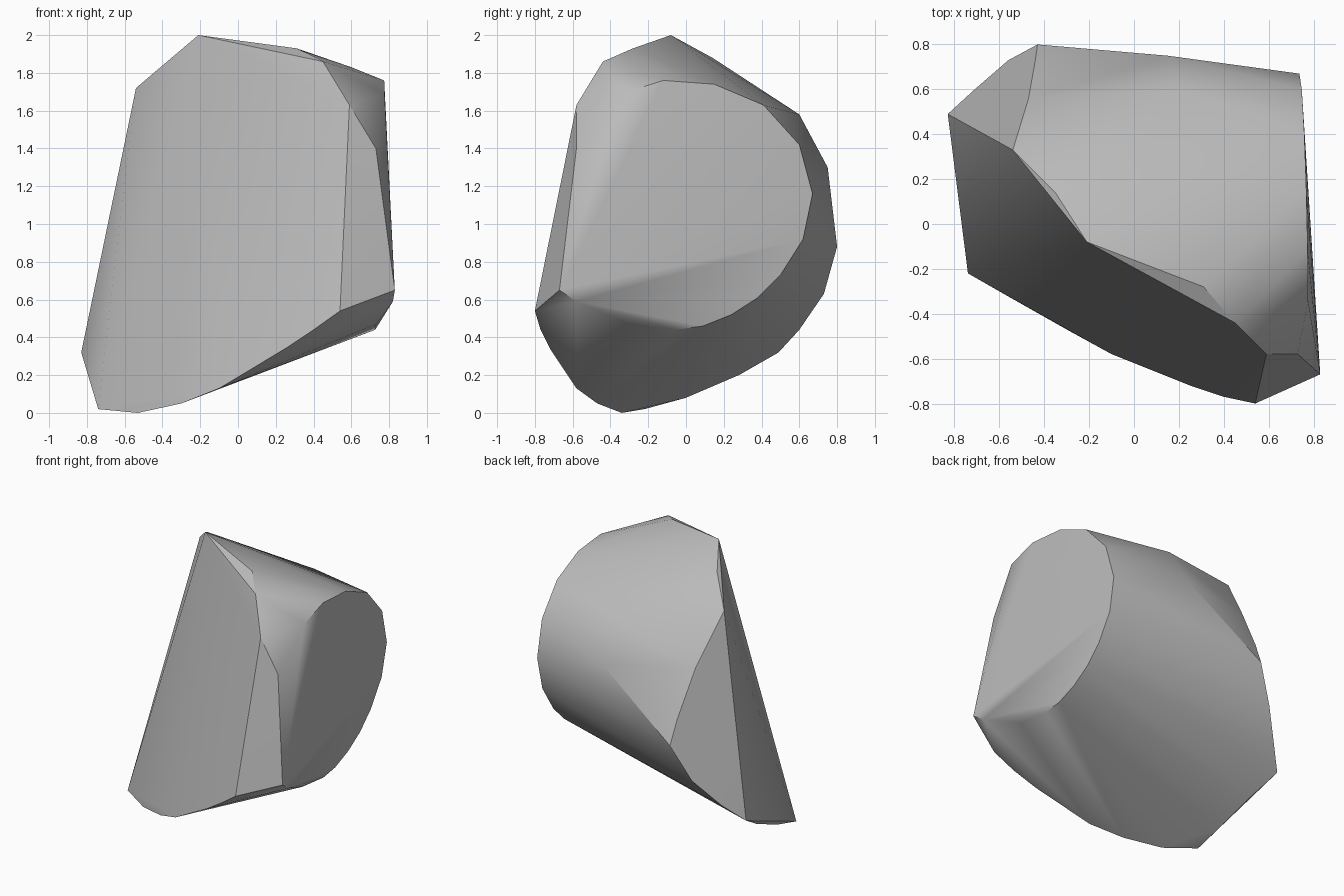
import bpy
import bmesh
import math
from mathutils import Vector

default_cube = bpy.data.objects.get("Cube")
if default_cube:
    bpy.data.objects.remove(default_cube, do_unlink=True)


def make_material(name, value):
    material = bpy.data.materials.new(name)
    material.use_nodes = True
    colour = (value, value, value, 1)
    material.diffuse_color = colour
    shader = material.node_tree.nodes["Principled BSDF"]
    shader.inputs["Base Color"].default_value = colour
    shader.inputs["Roughness"].default_value = 0.8
    return material


def end_face_point(y, z):
    """Lift a profile point onto the slightly tilted end face."""
    return Vector((0.71 + 0.035 * z - 0.02 * y, y, z))


def build_hull(name, points, material, sharp_angle):
    """Wrap a convex surface round the outline points of a stone."""
    mesh = bpy.data.meshes.new(name)
    bm = bmesh.new()
    for point in points:
        bm.verts.new(point)
    hull = bmesh.ops.convex_hull(bm, input=bm.verts[:])
    unused = {item for key in ("geom_interior", "geom_unused")
              for item in hull[key] if isinstance(item, bmesh.types.BMVert)}
    bmesh.ops.delete(bm, geom=list(unused), context="VERTS")
    # Merge nearly coplanar triangles into broad broken faces
    bmesh.ops.dissolve_limit(bm, angle_limit=math.radians(2),
                             verts=bm.verts[:], edges=bm.edges[:])
    bmesh.ops.recalc_face_normals(bm, faces=bm.faces[:])
    bm.to_mesh(mesh)
    bm.free()
    mesh.materials.append(material)
    stone = bpy.data.objects.new(name, mesh)
    bpy.context.collection.objects.link(stone)
    bpy.ops.object.select_all(action="DESELECT")
    stone.select_set(True)
    bpy.context.view_layer.objects.active = stone
    bpy.ops.object.shade_smooth_by_angle(angle=math.radians(sharp_angle))
    return stone


# Flat front break, from the peak round its outline
front_break = [
    (-.21, -.08, 2), (-.74, -.22, .02), (-.53, -.34, 0),
    (-.3, -.47, .05), (-.1, -.58, .13), (.25, -.72, .34),
    (.4, -.77, .44), (.54, -.8, .54), (.59, -.58, 1.63),
    (.45, -.44, 1.86), (.31, -.28, 1.93),
]

# Narrow chamfer beside the front break
chamfer = [(.83, -.67, .65), (.82, -.58, .59), (.73, -.58, 1.4)]

# Curved outline of the rear break
rear_break = [
    (-.54, .33, 1.72), (-.47, .56, 1.37), (-.44, .73, 1.05),
    (-.43, .8, .88), (-.56, .73, .63), (-.71, .6, .44), (-.83, .49, .32),
]

# Swelling along the top and underside
body = [
    (-.35, .14, 1.88), (.6, -.15, 1.83), (.2, .6, 1.58),
    (.15, .75, 1.3), (-.77, .28, .2), (-.74, 0, .08),
]

# Rounded profile of the end face, in depth and height
end_profile = [
    (-.34, 1.69), (-.12, 1.76), (.15, 1.74), (.41, 1.63), (.6, 1.42),
    (.67, 1.16), (.62, .92), (.5, .73), (.38, .61), (.24, .52),
    (.09, .46), (-.05, .44), (-.3, .47),
]
end_face = [end_face_point(y, z) for y, z in end_profile]

stone_grey = make_material("stone grey", 0.5)
build_hull("stone_block", front_break + chamfer + rear_break + body + end_face,
           stone_grey, 30)
